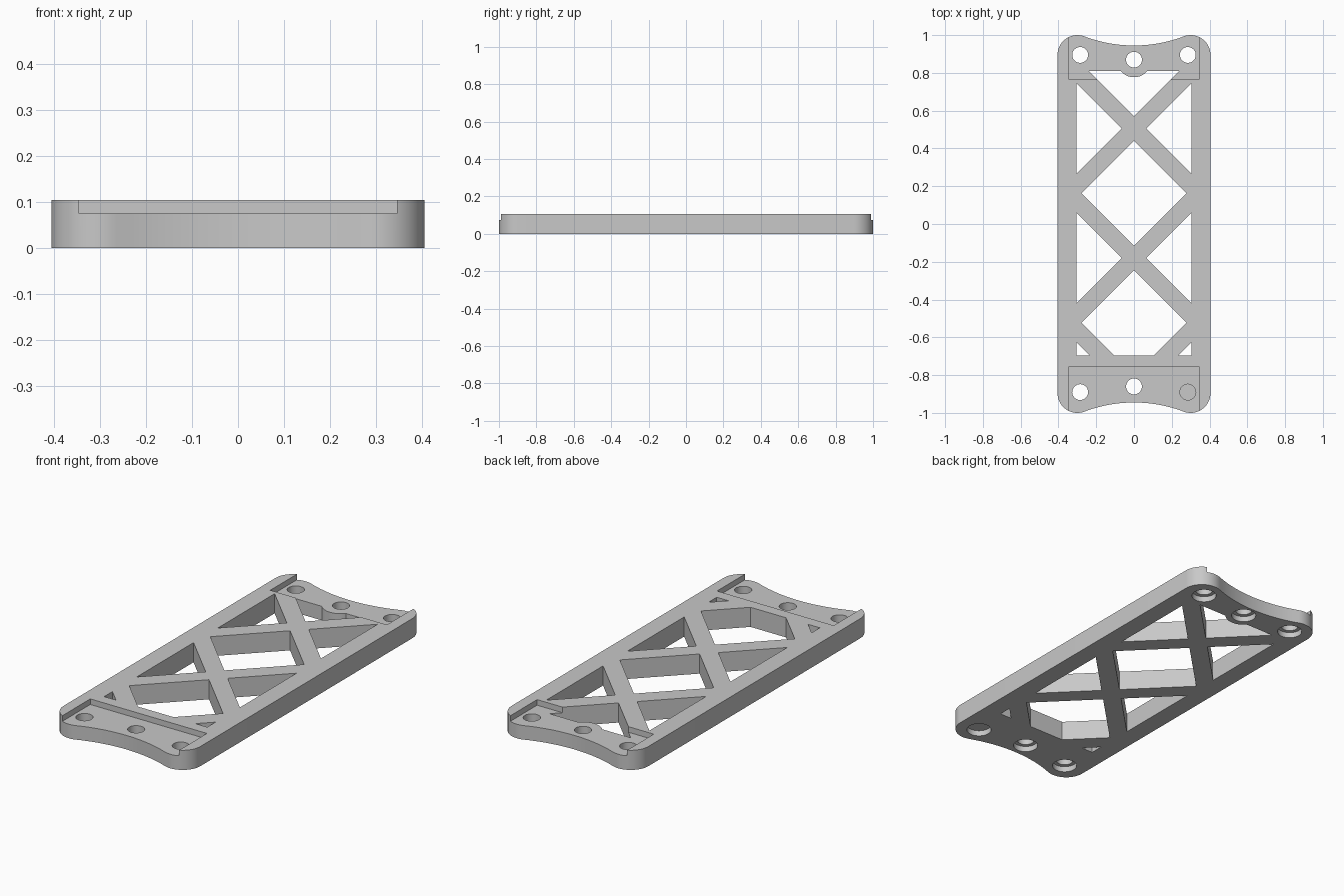
import bpy, bmesh
from math import sin, cos, pi, atan2, sqrt

cube = bpy.data.objects.get("Cube")
if cube:
    bpy.data.objects.remove(cube)

H = 0.105            # plate thickness
FLOOR = 0.075        # height of the end recess floors
INNER = 0.305        # inside face of the side rails
STRUT = 0.065        # half of a strut measured along y
CROSSES = (0.505, -0.18, -0.865)   # centres of the crossing struts
TOP, BOTTOM = 0.81, -0.695         # ends of the truss window

grey = bpy.data.materials.new("light grey")
grey.use_nodes = True
colour = (0.58, 0.58, 0.58, 1)
grey.diffuse_color = colour
grey.node_tree.nodes["Principled BSDF"].inputs["Base Color"].default_value = colour


def arc(cx, cy, r, a0, a1, n):
    return [(cx + r * cos(a0 + (a1 - a0) * i / n),
             cy + r * sin(a0 + (a1 - a0) * i / n)) for i in range(n + 1)]


def prism(name, points, z0, z1):
    """Extrude a flat outline from z0 to z1."""
    bm = bmesh.new()
    face = bm.faces.new([bm.verts.new((x, y, z0)) for x, y in points])
    new = bmesh.ops.extrude_face_region(bm, geom=[face])["geom"]
    for v in new:
        if isinstance(v, bmesh.types.BMVert):
            v.co.z = z1
    bmesh.ops.recalc_face_normals(bm, faces=bm.faces)
    mesh = bpy.data.meshes.new(name)
    bm.to_mesh(mesh)
    bm.free()
    mesh.materials.append(grey)
    obj = bpy.data.objects.new(name, mesh)
    bpy.context.collection.objects.link(obj)
    return obj


def cut(points, z0=-0.05, z1=H + 0.05):
    """Remove a prism from the plate."""
    cutter = prism("cutter", points, z0, z1)
    cutter.hide_render = True
    mod = plate.modifiers.new("cut", "BOOLEAN")
    mod.operation = "DIFFERENCE"
    mod.solver = "EXACT"
    mod.object = cutter
    bpy.ops.object.modifier_apply(modifier=mod.name)
    bpy.data.objects.remove(cutter)


def flip_x(points):
    return [(-x, y) for x, y in points]


# Outline: rounded corners running tangentially into a concave end arc
R, CX, CY, SCOOP = 0.105, 0.30, 0.895, 0.741
scoop_y = 0.945 + SCOOP
lean = atan2(scoop_y - CY, -CX)
corner = arc(CX, CY, R, 0, lean, 16)
scoop = arc(0, scoop_y, SCOOP, lean - pi, -pi / 2, 10)[1:]
quarter = corner + scoop
half = quarter + flip_x(quarter[:-1])[::-1]
outline = half + [(-x, -y) for x, y in half]
plate = prism("truss_plate", outline, 0, H)
bpy.context.view_layer.objects.active = plate
plate.select_set(True)

# Side triangles beside the crossings
for c in CROSSES[:2]:
    tri = [(STRUT, c), (INNER, c - INNER + STRUT), (INNER, c + INNER - STRUT)]
    cut(tri)
    cut(flip_x(tri))

# Small corner triangles near the front
low = CROSSES[2] - STRUT
tri = [(BOTTOM - low, BOTTOM), (INNER, BOTTOM), (INNER, low + INNER)]
cut(tri)
cut(flip_x(tri))

# Middle diamond and the clipped front diamond
for upper, lower in zip(CROSSES, CROSSES[1:]):
    top, bottom = upper - STRUT, lower + STRUT
    side, mid = (top - bottom) / 2, (top + bottom) / 2
    if bottom < BOTTOM:
        x = BOTTOM - bottom
        end = [(-x, BOTTOM), (x, BOTTOM)]
    else:
        end = [(0, bottom)]
    cut([(0, top), (-side, mid)] + end + [(side, mid)])

# Back triangle with a round boss reaching into it
base, boss_y, boss_r = CROSSES[0] + STRUT, 0.87, 0.093
a = atan2(TOP - boss_y, sqrt(boss_r ** 2 - (TOP - boss_y) ** 2))
boss = arc(0, boss_y, boss_r, a, -pi - a, 16)
cut([(0, base), (TOP - base, TOP)] + boss + [(base - TOP, TOP)])

# Shallow end recesses between the side lips
for y0, y1 in ((0.765, 1.1), (-1.1, -0.755)):
    cut([(-0.345, y0), (0.345, y0), (0.345, y1), (-0.345, y1)], FLOOR)

# Screw holes, counterbored from below
for x, y in ((-0.285, 0.895), (0, 0.87), (0.285, 0.895),
             (-0.285, -0.89), (0, -0.86), (0.285, -0.89)):
    cut(arc(x, y, 0.042, 0, 2 * pi, 32)[:-1])
    cut(arc(x, y, 0.062, 0, 2 * pi, 32)[:-1], -0.05, 0.03)

bpy.ops.object.shade_smooth_by_angle(angle=pi / 6)
